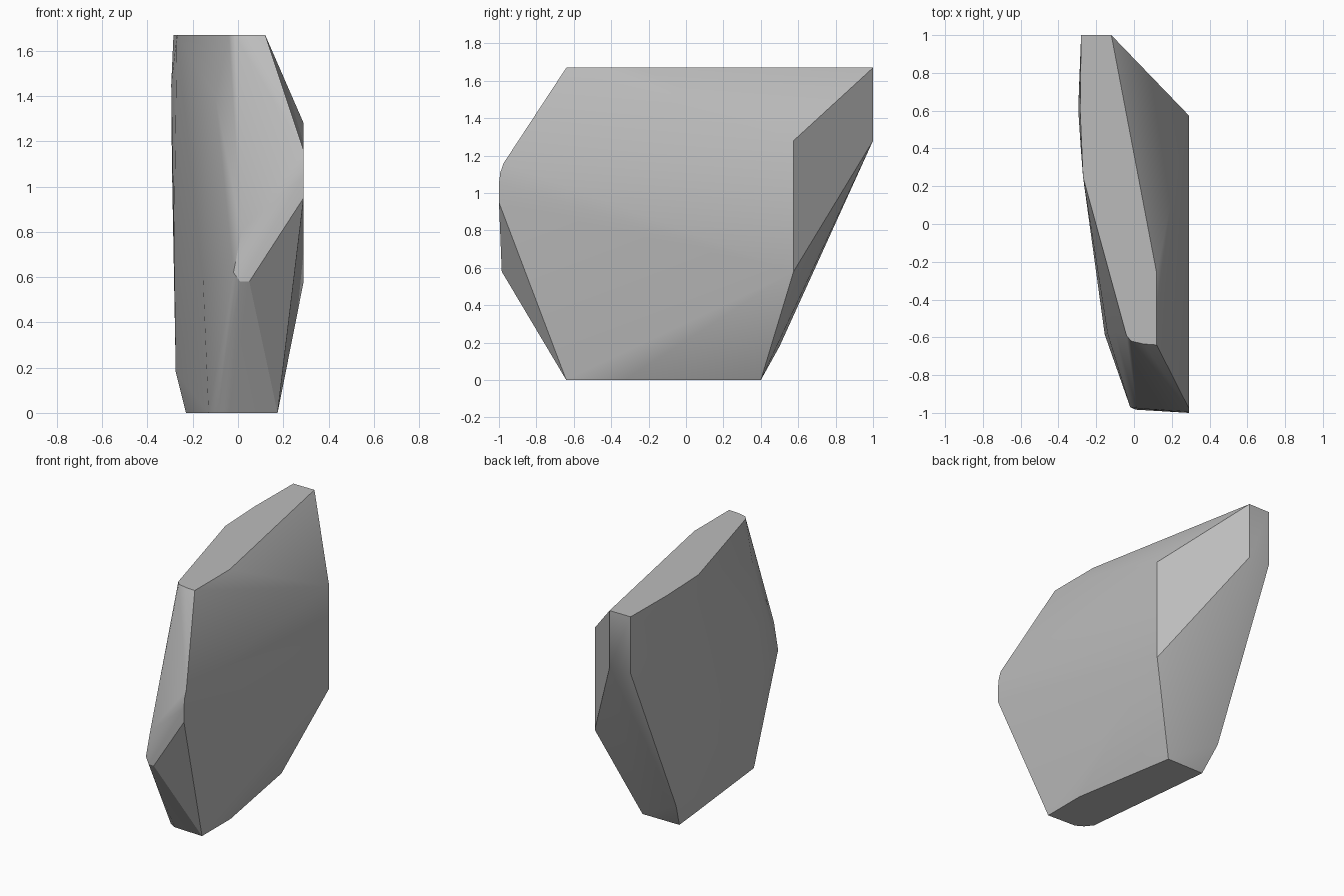
import bpy
import bmesh
import math

if "Cube" in bpy.data.objects:
    bpy.data.objects.remove(bpy.data.objects["Cube"], do_unlink=True)


def make_material(name, colour):
    material = bpy.data.materials.new(name)
    material.use_nodes = True
    material.diffuse_color = colour
    material.node_tree.nodes["Principled BSDF"].inputs["Base Color"].default_value = colour
    return material


def at_height(z, outline):
    return [(x, y, z) for x, y in outline]


def make_hull(name, points, material, smooth_angle):
    """Wrap the corner points in a convex shell with crisp bevel edges."""
    bm = bmesh.new()
    for point in points:
        bm.verts.new(point)
    result = bmesh.ops.convex_hull(bm, input=bm.verts[:])
    loose = [v for v in bm.verts if not v.link_faces]
    bmesh.ops.delete(bm, geom=loose, context='VERTS')
    bmesh.ops.dissolve_limit(bm, angle_limit=math.radians(0.3),
                             verts=bm.verts[:], edges=bm.edges[:])
    bmesh.ops.recalc_face_normals(bm, faces=bm.faces[:])
    mesh = bpy.data.meshes.new(name)
    bm.to_mesh(mesh)
    bm.free()
    mesh.materials.append(material)
    mesh.shade_smooth()
    mesh.set_sharp_from_angle(angle=math.radians(smooth_angle))
    obj = bpy.data.objects.new(name, mesh)
    bpy.context.collection.objects.link(obj)
    # large faces dominate the shading so they read as nearly flat
    weighted = obj.modifiers.new("Weighted normals", 'WEIGHTED_NORMAL')
    weighted.keep_sharp = True
    return obj


# Flat cut at the base and at the crown
base = at_height(0, [(.175, -.64), (.175, -.33), (.05, .4), (-.23, .4),
                     (-.21, .2), (-.13, -.55), (-.09, -.6), (-.04, -.63)])
crown = at_height(1.67, [(.12, -.64), (.12, -.26), (-.12, 1), (-.28, 1),
                         (-.285, .6), (-.27, .25), (-.04, -.59),
                         (-.015, -.62), (.05, -.635)])

# Chipped corner at the back
back_chip = [(.29, .575, 1.28), (.29, .575, .58), (-.12, 1, 1.28), (-.28, 1, 1.28)]

# Rounded nose at the front
nose = [(.29, -.975, 1.16), (.29, -.993, 1.11), (.29, -1, 1.05), (.29, -1, .95),
        (.05, -.985, .58), (.01, -.983, .58), (-.02, -.97, .62), (.015, -.975, .8)]

# Gently bulging rear flank and the ridge leading into the nose
flank = [(-.295, .6, 1.45), (-.292, .7, 1.1), (-.283, .42, .75), (-.275, .5, .18)]
ridge = [(-.1, -.575, 1.4), (-.14, -.58, 1.1), (-.155, -.585, .6)]

stone = make_material("stone grey", (.5, .5, .5, 1))
make_hull("rock", base + crown + back_chip + nose + flank + ridge, stone, 30)
